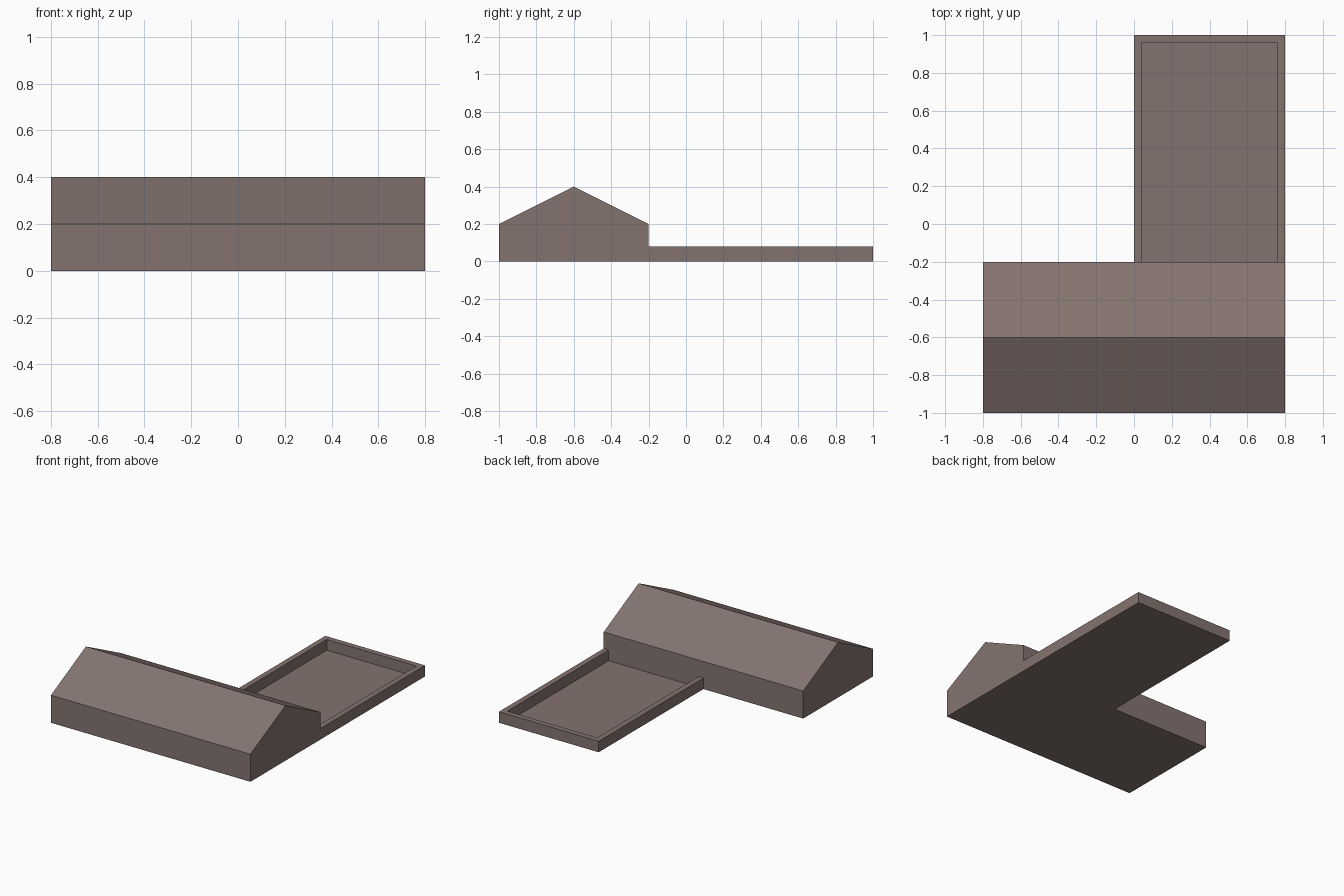
import bpy, bmesh
from mathutils import Vector

if "Cube" in bpy.data.objects:
    bpy.data.objects.remove(bpy.data.objects["Cube"])

mat = bpy.data.materials.new("warm_grey_brown")
mat.diffuse_color = (0.231, 0.174, 0.159, 1.0)
mat.use_nodes = True
mat.node_tree.nodes["Principled BSDF"].inputs["Base Color"].default_value = mat.diffuse_color


def extrude_profile(name, points, direction):
    """Closed flat-shaded solid from a planar outline pushed along a vector."""
    bm = bmesh.new()
    face = bm.faces.new([bm.verts.new(p) for p in points])
    new = bmesh.ops.extrude_face_region(bm, geom=[face])["geom"]
    bmesh.ops.translate(bm, vec=Vector(direction),
                        verts=[g for g in new if isinstance(g, bmesh.types.BMVert)])
    bmesh.ops.recalc_face_normals(bm, faces=bm.faces[:])
    mesh = bpy.data.meshes.new(name)
    bm.to_mesh(mesh)
    bm.free()
    mesh.materials.append(mat)
    obj = bpy.data.objects.new(name, mesh)
    bpy.context.collection.objects.link(obj)
    return obj


# Gabled hall: end outline in y/z, pushed along x
gable = [(-1.0, 0.0), (-0.2, 0.0), (-0.2, 0.2), (-0.6, 0.4), (-1.0, 0.2)]
extrude_profile("gabled_hall", [(-0.8, y, z) for y, z in gable], (1.6, 0, 0))

# Low courtyard wall: U-shaped plan open toward the hall
x0, x1, y0, y1, t = 0.0, 0.8, -0.2, 1.0, 0.04
plan = [(x0, y0), (x0, y1), (x1, y1), (x1, y0),
        (x1 - t, y0), (x1 - t, y1 - t), (x0 + t, y1 - t), (x0 + t, y0)]
extrude_profile("courtyard_wall", [(x, y, 0.0) for x, y in plan], (0, 0, 0.08))

# Thin courtyard floor inside the wall
floor = [(x0 + t, y0), (x1 - t, y0), (x1 - t, y1 - t), (x0 + t, y1 - t)]
extrude_profile("courtyard_floor", [(x, y, 0.0) for x, y in floor], (0, 0, 0.002))
